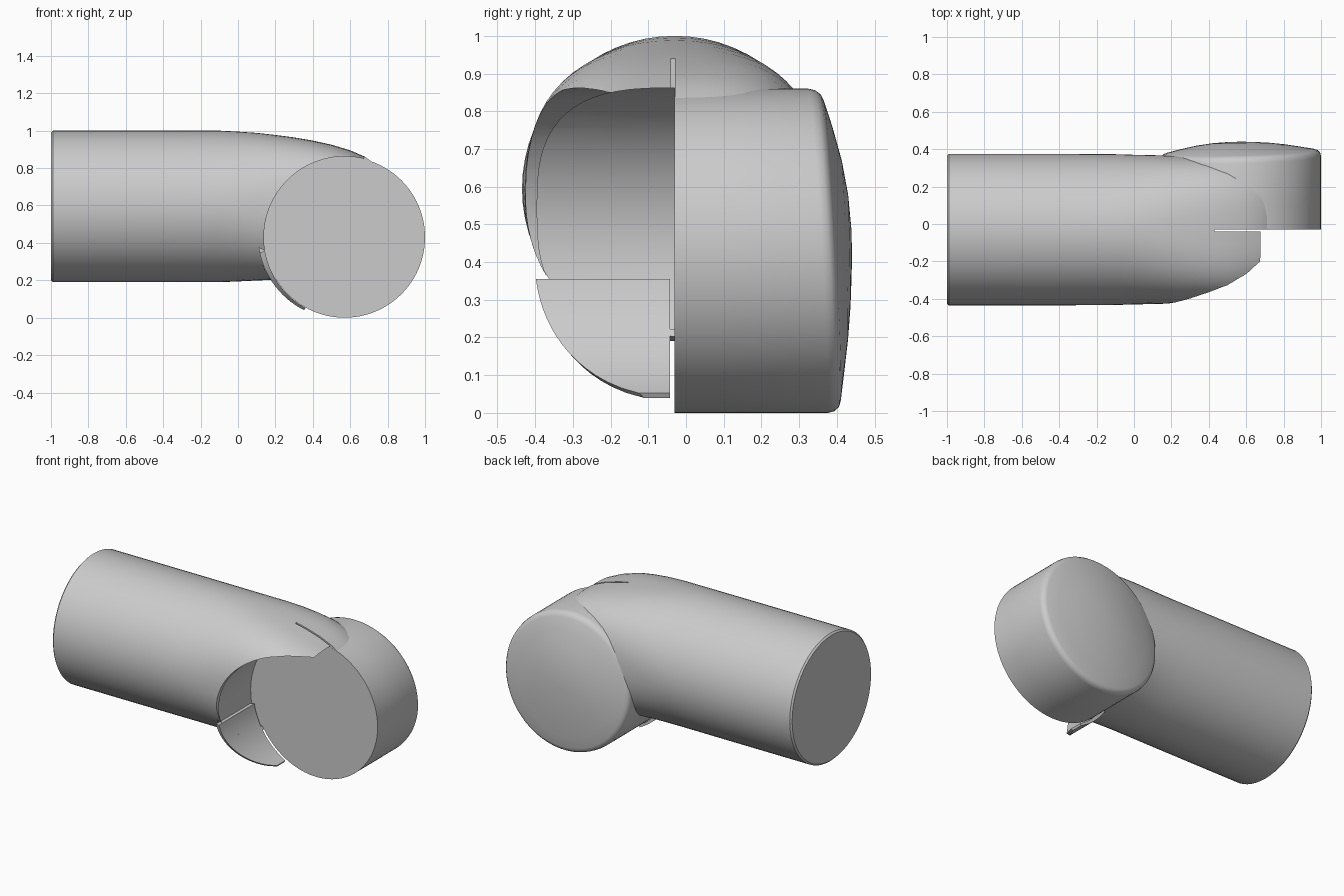
import bpy, bmesh
from math import sin, cos, pi, radians, copysign, sqrt

if "Cube" in bpy.data.objects:
    bpy.data.objects.remove(bpy.data.objects["Cube"])

CX, CZ, R = 0.57, 0.43, 0.43      # joint disc axis (runs along y)
YC = -0.03                        # centre plane of the sleeve


def loft(name, rings):
    """Skin a list of closed rings and cap both ends."""
    bm = bmesh.new()
    rows = [[bm.verts.new(p) for p in ring] for ring in rings]
    n = len(rows[0])
    for a, b in zip(rows, rows[1:]):
        for i in range(n):
            j = (i + 1) % n
            bm.faces.new((a[i], a[j], b[j], b[i]))
    bm.faces.new(rows[0][::-1])
    bm.faces.new(rows[-1])
    bmesh.ops.recalc_face_normals(bm, faces=bm.faces)
    me = bpy.data.meshes.new(name)
    bm.to_mesh(me)
    bm.free()
    ob = bpy.data.objects.new(name, me)
    bpy.context.collection.objects.link(ob)
    return ob


def section(x, hw, top, bot, e, n=64):
    """Superellipse cross-section at x."""
    zc, hh = (top + bot) / 2, (top - bot) / 2
    pts = []
    for i in range(n):
        c, s = cos(2 * pi * i / n), sin(2 * pi * i / n)
        pts.append((x, YC + hw * copysign(abs(c) ** (2 / e), c),
                    zc + hh * copysign(abs(s) ** (2 / e), s)))
    return pts


def disc_ring(r, y, n=96):
    return [(CX + r * cos(2 * pi * i / n), y, CZ + r * sin(2 * pi * i / n)) for i in range(n)]


def boolean(ob, cutter, op='DIFFERENCE'):
    m = ob.modifiers.new("cut", 'BOOLEAN')
    m.object, m.operation, m.solver = cutter, op, 'EXACT'
    bpy.context.view_layer.objects.active = ob
    bpy.ops.object.modifier_apply(modifier=m.name)
    bpy.data.objects.remove(cutter, do_unlink=True)


def smooth(ob, angle=35):
    bpy.ops.object.select_all(action='DESELECT')
    ob.select_set(True)
    bpy.context.view_layer.objects.active = ob
    bpy.ops.object.shade_smooth_by_angle(angle=radians(angle))


# sleeve: round tube flowing into a squarer hood over the joint
profile = [  # x, half width, top, bottom, exponent
    (-1.0, .395, .99, .20, 2), (-.99, .405, 1.0, .19, 2), (-.4, .405, 1.0, .19, 2),
    (-.1, .403, 1.0, .19, 2), (0, .40, .995, .194, 2.08), (.1, .398, .988, .199, 2.2),
    (.2, .395, .977, .203, 2.4), (.3, .392, .964, .205, 2.6), (.4, .387, .947, .21, 2.8),
    (.5, .38, .925, .22, 3), (.6, .365, .895, .23, 3), (.68, .34, .86, .25, 3),
    (.72, .32, .83, .27, 3)]
sleeve = loft("sleeve", [section(*p) for p in profile])

# open socket in the front half, with a shallow recess inside
boolean(sleeve, loft("socket_cutter", [disc_ring(R + .002, -.7), disc_ring(R + .002, YC)]))
recess = loft("recess_cutter", [disc_ring(R + .03, -.7), disc_ring(R + .03, YC)])
rod = loft("rod_cutter", [section(x, .365, .862, .222, 2.9) for x in (0, .8)])
boolean(recess, rod, 'INTERSECT')
boolean(sleeve, recess)

# thin slot between hood and disc
slot = loft("slot_cutter", [[(x, -.04, .8), (x, -.029, .8), (x, -.029, 1.1), (x, -.04, 1.1)]
                            for x in (.43, .8)])
boolean(sleeve, slot)
smooth(sleeve)

# joint disc with slightly tilted domed back cap
lathe = [(.43, YC), (.43, .1), (.43, .35), (.426, .368), (.415, .381), (.40, .387),
         (.33, .403), (.24, .421), (.15, .433), (.06, .439), (.01, .44)]
disc = loft("joint_disc", [disc_ring(r, y) for r, y in lathe])
for v in disc.data.vertices:
    if v.co.y > .3:
        u, w = (v.co.x - CX) / R, (v.co.z - CZ) / R
        v.co.y += (.012 * u - .026 * w) * sqrt(u * u + w * w)
smooth(disc)

# curved lip hanging below the sleeve, wrapping the disc
rings = []
for k in range(15):
    a = radians(190 + 51 * k / 14)
    z = CZ + R * sin(a)
    t = max(0, min(1, (.42 - z) / .375))
    y0 = -.042 - .36 * sqrt(max(0.004, 1 - t ** 2.2))
    thick = .014 + .016 * (1 - k / 14)
    ring = []
    for r, ins in ((R + .002, 0), (R + .002 + thick, .012)):
        row = [(CX + r * cos(a), y0 + ins + (-.042 - y0 - ins) * i / 6, CZ + r * sin(a))
               for i in range(7)]
        ring += row if not ins else row[::-1]
    rings.append(ring)
smooth(loft("lower_lip", rings))
